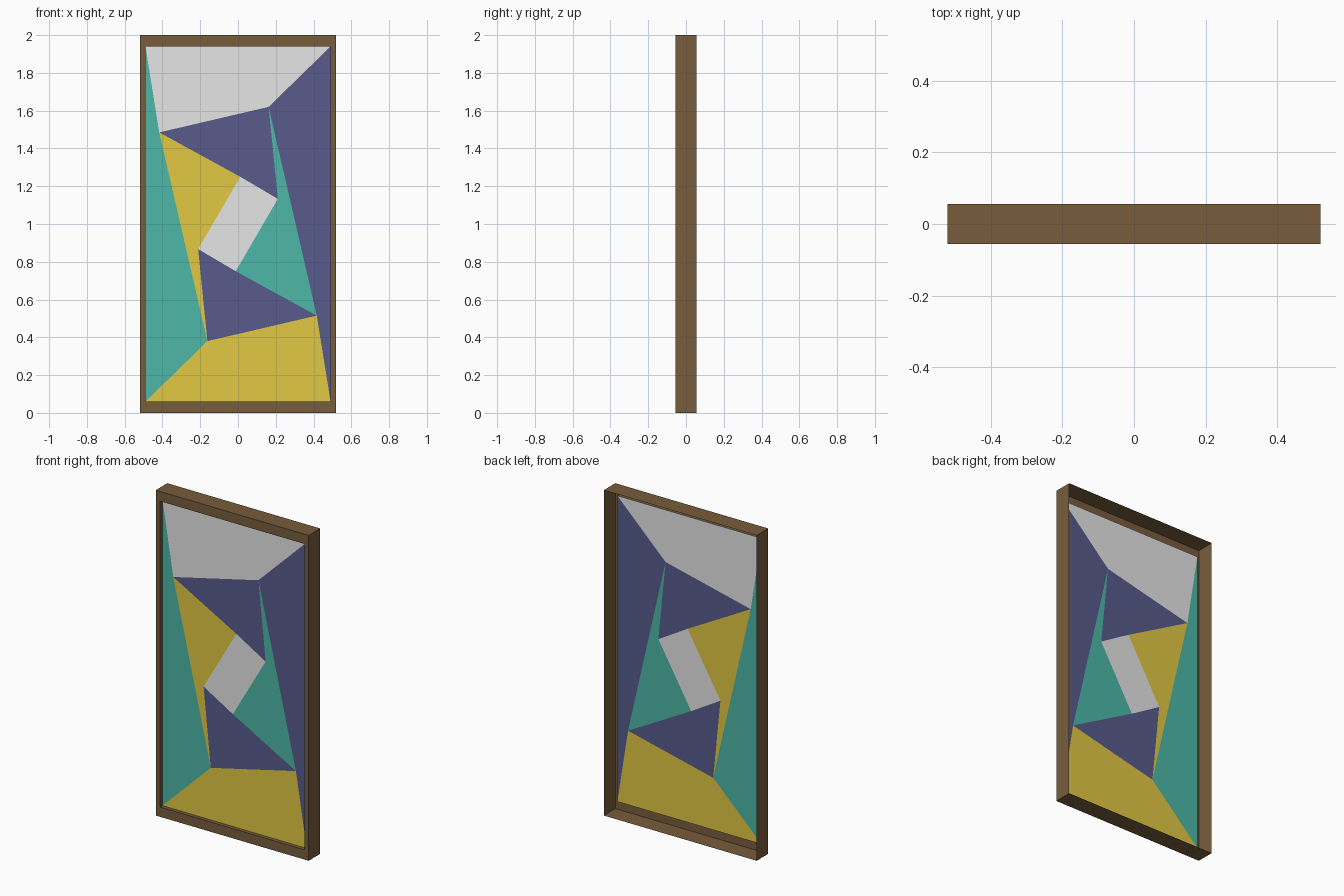
import bpy, bmesh

cube = bpy.data.objects.get("Cube")
if cube:
    bpy.data.objects.remove(cube, do_unlink=True)

HALF_W, HALF_D, HEIGHT = 0.52, 0.056, 2.0
OPEN_W, OPEN_H = 0.49, 0.94      # half sizes of the opening
GLASS_Y = -0.033


def material(name, colour):
    m = bpy.data.materials.new(name)
    m.use_nodes = True
    m.diffuse_color = (*colour, 1)
    m.node_tree.nodes["Principled BSDF"].inputs["Base Color"].default_value = (*colour, 1)
    return m


def add_object(name, bm, mats):
    mesh = bpy.data.meshes.new(name)
    bm.to_mesh(mesh)
    bm.free()
    for m in mats:
        mesh.materials.append(m)
    obj = bpy.data.objects.new(name, mesh)
    bpy.context.collection.objects.link(obj)
    return obj


wood = material("brown_wood", (0.187, 0.108, 0.046))
glass = {
    "white": material("white_glass", (0.79, 0.79, 0.79)),
    "yellow": material("yellow_glass", (0.76, 0.58, 0.057)),
    "teal": material("teal_glass", (0.073, 0.475, 0.39)),
    "navy": material("navy_glass", (0.098, 0.105, 0.264)),
}


# Frame: open-backed shell, made by lofting rectangular loops
def loop(bm, half_w, half_h, y):
    return [bm.verts.new((sx * half_w, y, HEIGHT / 2 + sz * half_h))
            for sx, sz in ((-1, -1), (1, -1), (1, 1), (-1, 1))]


bm = bmesh.new()
rings = [loop(bm, HALF_W, HEIGHT / 2, HALF_D),      # back rim
         loop(bm, HALF_W, HEIGHT / 2, -HALF_D),     # front outer edge
         loop(bm, OPEN_W, OPEN_H, -HALF_D),         # front inner edge
         loop(bm, OPEN_W, OPEN_H, GLASS_Y)]         # recess around the panes
for a, b in zip(rings, rings[1:]):
    for i in range(4):
        j = (i + 1) % 4
        bm.faces.new((a[i], a[j], b[j], b[i]))
bmesh.ops.recalc_face_normals(bm, faces=bm.faces[:])
# Keep the front band facing outwards
front = min(bm.faces, key=lambda f: f.calc_center_median().y)
if front.normal.y > 0:
    bmesh.ops.reverse_faces(bm, faces=bm.faces[:])
add_object("frame", bm, [wood])

# Pane corners: one half, the other half is the same turned by 180 degrees
half = {
    "top_left": (-OPEN_W, OPEN_H), "top_right": (OPEN_W, OPEN_H),
    "a": (-0.417, 0.485), "b": (0.162, 0.62),
    "c": (0.211, 0.133), "d": (0.012, 0.25),
}
turned = {"top_left": "bottom_right", "top_right": "bottom_left",
          "a": "g", "b": "h", "c": "e", "d": "f"}
points = dict(half)
for name, (x, z) in half.items():
    points[turned[name]] = (-x, -z)

# Coloured panes
panes = [
    ("top_pane", "white", "top_left top_right b a"),
    ("right_pane", "navy", "top_right bottom_right g b"),
    ("bottom_pane", "yellow", "bottom_right bottom_left h g"),
    ("left_pane", "teal", "bottom_left top_left a h"),
    ("upper_pane", "navy", "a b c d"),
    ("lower_pane", "navy", "g h e f"),
    ("inner_left_pane", "yellow", "a d e h"),
    ("inner_right_pane", "teal", "g f c b"),
    ("centre_pane", "white", "c f e d"),
]
for name, colour, corners in panes:
    bm = bmesh.new()
    verts = [bm.verts.new((points[p][0], GLASS_Y, HEIGHT / 2 + points[p][1]))
             for p in corners.split()]
    face = bm.faces.new(verts)
    face.normal_update()
    if face.normal.y > 0:
        face.normal_flip()
    bmesh.ops.triangulate(bm, faces=[face])
    add_object(name, bm, [glass[colour]])
